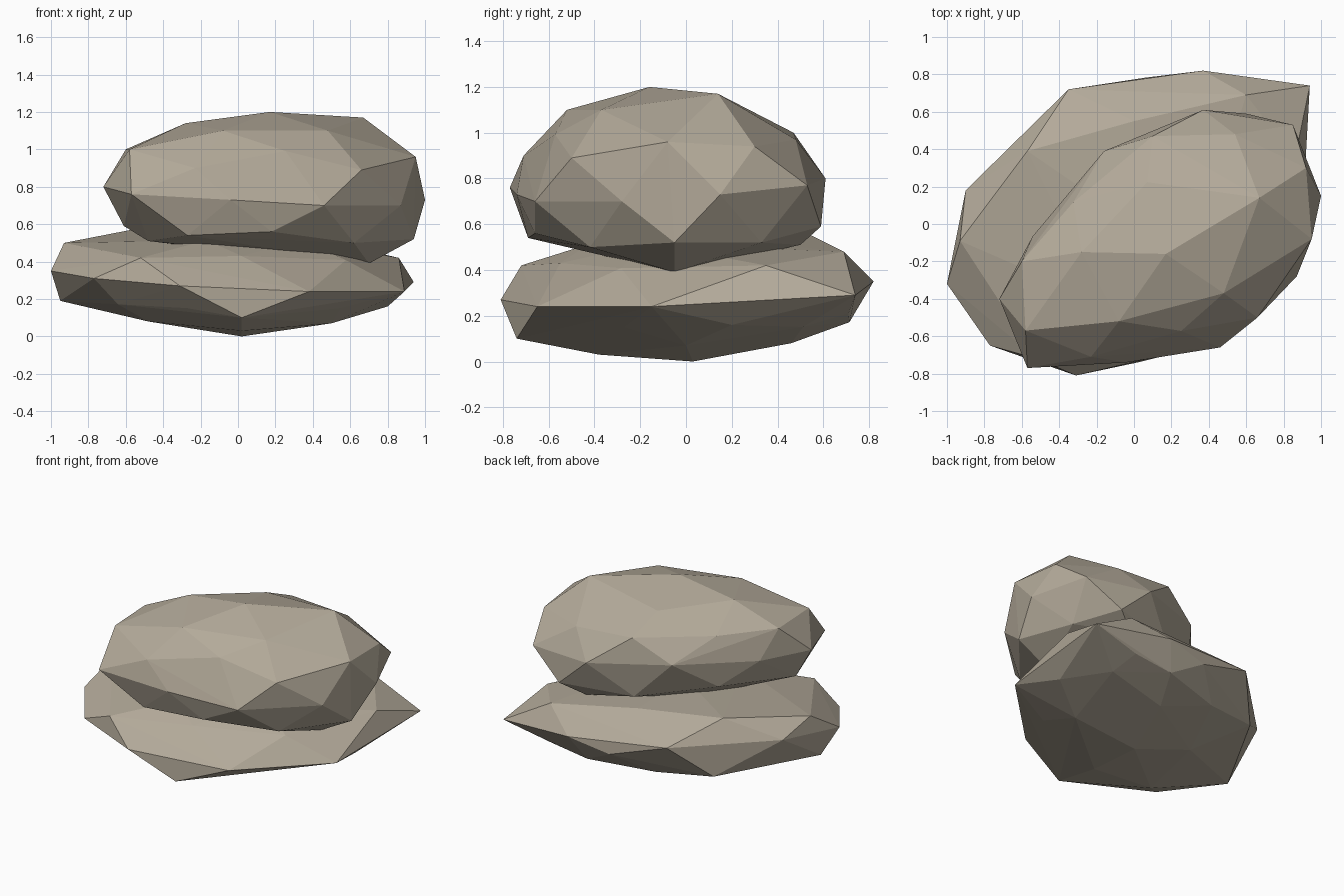
import bpy
import bmesh
from math import radians
from mathutils import Matrix, Vector

default_cube = bpy.data.objects.get("Cube")
if default_cube:
    bpy.data.objects.remove(default_cube, do_unlink=True)

# One warm grey stone colour
stone = bpy.data.materials.new("warm grey stone")
stone.use_nodes = True
stone_colour = (0.45, 0.4, 0.32, 1.0)
stone.diffuse_color = stone_colour
shader = next(n for n in stone.node_tree.nodes if n.type == "BSDF_PRINCIPLED")
shader.inputs["Base Color"].default_value = stone_colour
shader.inputs["Roughness"].default_value = 0.9


def make_rock(name, centre, radii, yaw, corners):
    """Squash an icosphere into a pebble, pull its nearest vertices out to
    the main corners, then wrap it in a hull to get clean chipped facets."""
    placement = (
        Matrix.Translation(centre)
        @ Matrix.Rotation(radians(yaw), 4, "Z")
        @ Matrix.Diagonal((*radii, 1.0))
    )
    to_sphere = placement.inverted()
    bm = bmesh.new()
    bmesh.ops.create_icosphere(bm, subdivisions=2, radius=1.0)

    # Pull one free vertex to each corner
    free_verts = set(bm.verts)
    for corner in corners:
        target = to_sphere @ Vector(corner)
        direction = target.normalized()
        nearest = max(free_verts, key=lambda v: v.co.normalized().dot(direction))
        nearest.co = target
        free_verts.remove(nearest)

    # Keep the remaining vertices slightly inside the corners
    for vert in free_verts:
        vert.co *= 0.91
    bmesh.ops.transform(bm, matrix=placement, verts=bm.verts[:])

    # Wrap the points in flat facets
    bmesh.ops.delete(bm, geom=bm.faces[:], context="FACES_ONLY")
    hull = bmesh.ops.convex_hull(bm, input=bm.verts[:], use_existing_faces=False)
    inner = [g for g in hull["geom_interior"] if isinstance(g, bmesh.types.BMVert)]
    bmesh.ops.delete(bm, geom=inner, context="VERTS")
    loose = [e for e in bm.edges if not e.link_faces]
    bmesh.ops.delete(bm, geom=loose, context="EDGES")
    bmesh.ops.recalc_face_normals(bm, faces=bm.faces[:])

    mesh = bpy.data.meshes.new(name)
    bm.to_mesh(mesh)
    bm.free()
    mesh.materials.append(stone)
    rock = bpy.data.objects.new(name, mesh)
    bpy.context.collection.objects.link(rock)
    return rock


# Broad flat stone underneath
make_rock(
    "lower_rock", (0, 0, 0.29), (1.03, 0.76, 0.29), 40,
    [
        # rim
        (-1, -.32, .35), (-.9, .18, .42), (-.35, .72, .42), (.37, .82, .35),
        (.94, .74, .29), (.89, -.15, .24), (.38, -.65, .24), (.02, -.74, .1),
        (-.31, -.81, .27), (-.77, -.65, .31),
        # upper shoulder
        (-.93, -.09, .5), (-.57, .39, .57), (.6, .69, .48), (.86, .35, .42),
        (-.52, -.72, .42), (.02, -.55, .43), (0, .55, .55),
        # underside
        (.02, .03, 0), (.02, -.38, .03), (-.48, -.4, .08), (.16, .46, .08),
        (.5, 0, .07), (-.95, -.18, .19), (.8, .2, .16), (.58, .71, .21),
        (-.57, .5, .19),
    ],
)

# Rounder stone resting on top
make_rock(
    "upper_rock", (0.14, -0.08, 0.8), (0.96, 0.61, 0.4), 40,
    [
        # rim
        (-.72, -.4, .8), (-.57, -.77, .76), (-.04, -.74, .73), (.46, -.66, .7),
        (.87, -.28, .7), (1, .15, .73), (.85, .53, .77), (.37, .61, .8),
        (-.16, .39, .84),
        # upper shoulder and crown
        (-.58, -.57, 1), (-.23, -.71, .9), (-.08, -.52, 1.1), (.48, -.37, 1.1),
        (.66, -.5, .89), (.95, -.08, .96), (.92, .3, .94), (.67, .14, 1.17),
        (.17, -.16, 1.2), (-.28, -.15, 1.14), (.1, .47, 1), (.54, .48, .97),
        (-.6, -.2, 1),
        # underside
        (-.27, -.69, .54), (.7, -.05, .39), (.94, -.05, .52), (.6, .59, .59),
        (.18, -.66, .56), (.62, -.42, .5), (-.61, -.38, .59), (-.48, -.5, .51),
        (.1, .45, .57), (.45, .5, .51), (.8, .33, .52),
    ],
)
